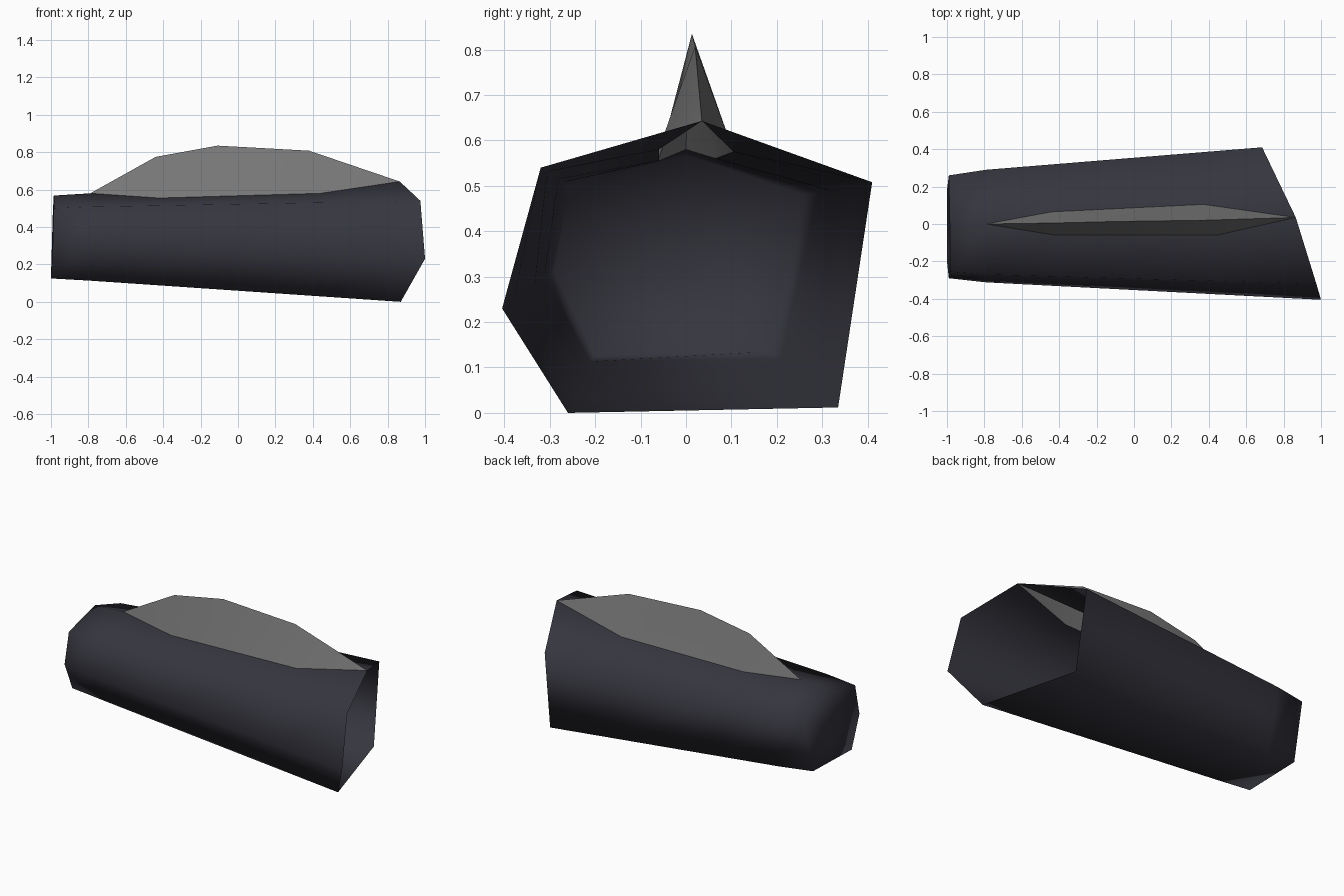
import bpy, bmesh
from mathutils import Vector

if "Cube" in bpy.data.objects:
    bpy.data.objects.remove(bpy.data.objects["Cube"])


def material(name, rgb):
    m = bpy.data.materials.new(name)
    m.diffuse_color = (*rgb, 1)
    m.use_nodes = True
    m.node_tree.nodes["Principled BSDF"].inputs["Base Color"].default_value = m.diffuse_color
    return m


def make(name, mat, faces, angle=None):
    """Build a welded mesh from faces given as lists of points."""
    bm = bmesh.new()
    for pts in faces:
        bm.faces.new([bm.verts.new(p) for p in pts])
    bmesh.ops.remove_doubles(bm, verts=bm.verts, dist=0.0005)
    me = bpy.data.meshes.new(name)
    bm.to_mesh(me)
    bm.free()
    me.materials.append(mat)
    ob = bpy.data.objects.new(name, me)
    bpy.context.collection.objects.link(ob)
    bpy.context.view_layer.objects.active = ob
    ob.select_set(True)
    if angle is None:
        bpy.ops.object.shade_smooth()
    else:
        bpy.ops.object.shade_smooth_by_angle(angle=angle)
    ob.select_set(False)


dark = material("dark slate", (0.036, 0.036, 0.049))
grey = material("fin grey", (0.19, 0.19, 0.19))

# Six-sided sections: front, front top, ridge, back top, back bottom, front bottom
closed_end = [(-0.99, -0.29, 0.31), (-0.985, -0.255, 0.50), (-0.985, 0, 0.568),
              (-0.99, 0.26, 0.48), (-1.0, 0.18, 0.135), (-1.0, -0.20, 0.125)]
near_end = [(-0.79, -0.312, 0.30), (-0.79, -0.27, 0.508), (-0.79, 0, 0.58),
            (-0.79, 0.29, 0.485), (-0.79, 0.21, 0.12), (-0.79, -0.212, 0.113)]
open_end = [(1.0, -0.405, 0.23), (0.975, -0.32, 0.54), (0.865, 0.035, 0.643),
            (0.685, 0.41, 0.508), (0.70, 0.335, 0.012), (0.87, -0.26, 0.0)]
# Fin root where it meets the skin, front and back
root_front = [(-0.42, -0.06, 0.555), (0.44, -0.06, 0.58)]
root_back = [(-0.44, 0.065, 0.56), (0.37, 0.105, 0.575)]


def split(ring, front=None, back=None):
    """Open the ridge point into a front and a back point."""
    ring = [Vector(p) for p in ring]
    return ring[:2] + [Vector(front or ring[2]), Vector(back or ring[2])] + ring[3:]


def between(t):
    return [Vector(a).lerp(Vector(b), t) for a, b in zip(near_end, open_end)]


# Sleeve: open slot under the fin, open wide end, slightly dished narrow end
rings = [split(closed_end), split(near_end),
         split(between(0.22), root_front[0], root_back[0]),
         split(between(0.72), root_front[1], root_back[1]), split(open_end)]
faces = []
for a, b in zip(rings, rings[1:]):
    for k in range(7):
        if k != 2:
            n = (k + 1) % 7
            faces.append([a[k], b[k], b[n], a[n]])
centre = Vector((-0.95, -0.02, 0.32))
for k in range(6):
    faces.append([Vector(closed_end[k]), Vector(closed_end[(k + 1) % 6]), centre])
make("sleeve", dark, faces)

# Hollow fin along the ridge
crest = [near_end[2], (-0.44, 0.005, 0.775), (-0.11, 0.013, 0.835),
         (0.38, 0.02, 0.808), open_end[2]]
A, B, C, D, E = crest
faces = []
for side, (r0, r1) in enumerate((root_front, root_back)):
    for f in ([A, r0, B], [r0, C, B], [r0, r1, D, C], [r1, E, D]):
        faces.append(f[::-1] if side else f)
make("fin", grey, faces, 0.7)
